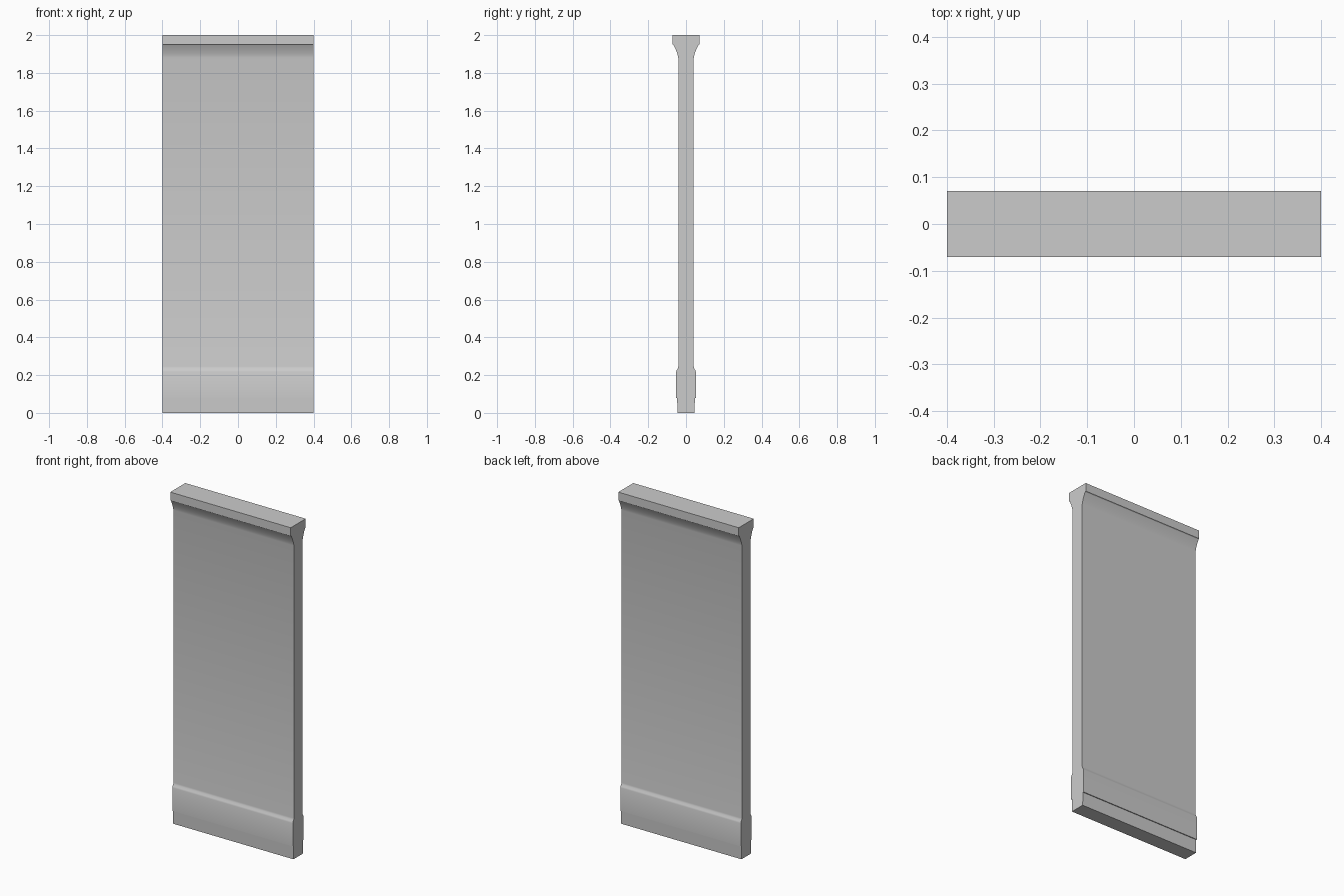
import bpy
import bmesh
from math import radians

cube = bpy.data.objects.get("Cube")
if cube:
    bpy.data.objects.remove(cube, do_unlink=True)

HALF_WIDTH = 0.4

grey = bpy.data.materials.new("plain_grey")
grey.use_nodes = True
colour = (0.6, 0.6, 0.6, 1)
grey.diffuse_color = colour
grey.node_tree.nodes["Principled BSDF"].inputs["Base Color"].default_value = colour

# Half section as (depth, height): plinth, skirting, wall face, cove, cornice
half = [(0.045, 0), (0.047, 0.08), (0.052, 0.08), (0.052, 0.218),
        (0.049, 0.227), (0.043, 0.235), (0.041, 0.245),
        (0.041, 1.88), (0.044, 1.895), (0.049, 1.91), (0.057, 1.93),
        (0.066, 1.947), (0.071, 1.95), (0.071, 2)]
section = [(-y, z) for y, z in half] + [(y, z) for y, z in reversed(half)]

# Extrude the mirrored section along the wall's length
bm = bmesh.new()
end = bm.faces.new([bm.verts.new((-HALF_WIDTH, y, z)) for y, z in section])
extruded = bmesh.ops.extrude_face_region(bm, geom=[end], use_keep_orig=True)
verts = [g for g in extruded["geom"] if isinstance(g, bmesh.types.BMVert)]
bmesh.ops.translate(bm, verts=verts, vec=(2 * HALF_WIDTH, 0, 0))
bmesh.ops.recalc_face_normals(bm, faces=bm.faces)
mesh = bpy.data.meshes.new("wall_panel")
bm.to_mesh(mesh)
bm.free()
mesh.materials.append(grey)

wall = bpy.data.objects.new("wall_panel", mesh)
bpy.context.collection.objects.link(wall)
bpy.context.view_layer.objects.active = wall
wall.select_set(True)
bpy.ops.object.shade_smooth_by_angle(angle=radians(30))
